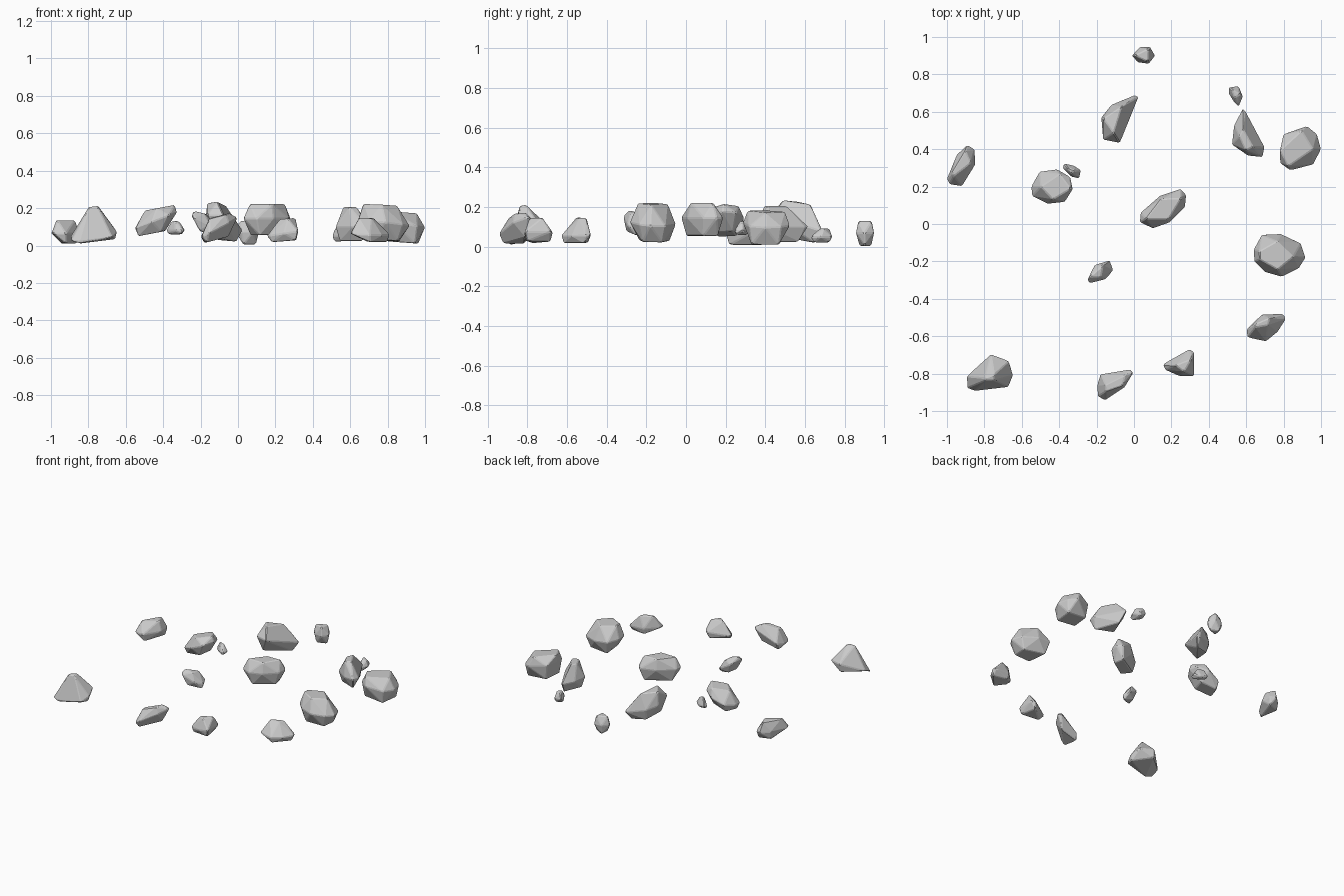
import bpy, bmesh, math
from mathutils import Vector


def rock(name, outline, z, crown=(0.65, 0, 0), base=(0.65, 0, 0), tilt=(0, 0)):
    """Faceted stone: hull of a tilted girdle outline, a smaller crown and a smaller base."""
    lo, mid, hi = z
    tilt = Vector(tilt)
    pts = [Vector(p) for p in outline]
    c = sum(pts, Vector((0, 0))) / len(pts)
    verts = [(p.x, p.y, min(hi, max(lo, mid + tilt.dot(p - c)))) for p in pts]

    # crown and base use alternating outline corners to give irregular facets
    for ring, (s, dx, dy), level, pick in ((pts[0::2], crown, hi, max), (pts[1::2], base, lo, min)):
        offs = [(p - c) * s for p in ring]
        lean = [0.5 * tilt.dot(o) for o in offs]
        edge = pick(lean)
        verts += [(c.x + o.x + dx, c.y + o.y + dy, level + l - edge) for o, l in zip(offs, lean)]

    bm = bmesh.new()
    for v in verts:
        bm.verts.new(v)
    res = bmesh.ops.convex_hull(bm, input=bm.verts)
    junk = [g for g in res["geom_interior"] + res["geom_unused"] if isinstance(g, bmesh.types.BMVert)]
    bmesh.ops.delete(bm, geom=list(set(junk)), context='VERTS')
    bmesh.ops.dissolve_limit(bm, angle_limit=math.radians(10), verts=bm.verts, edges=bm.edges)
    bmesh.ops.recalc_face_normals(bm, faces=bm.faces)
    me = bpy.data.meshes.new(name)
    bm.to_mesh(me)
    bm.free()
    ob = bpy.data.objects.new(name, me)
    bpy.context.collection.objects.link(ob)
    # worn edges
    bev = ob.modifiers.new("worn_edges", 'BEVEL')
    bev.width = 0.005
    bev.segments = 1
    bev.limit_method = 'ANGLE'
    bev.angle_limit = math.radians(20)


# back row
rock("back_pebble", [(-.012, .9), (.03, .945), (.085, .948), (.113, .9), (.08, .857), (.02, .865)],
     (.005, .07, .13), (.75, 0, 0), (.75, 0, 0))
rock("back_boulder", [(-.175, .57), (-.165, .45), (-.075, .432), (.025, .68), (.005, .69), (-.12, .638)],
     (.02, .12, .235), (.55, -.03, -.01), (.7, 0, 0), (-.1, -.28))
rock("right_back_pebble", [(.505, .73), (.56, .738), (.583, .68), (.56, .625), (.535, .65), (.505, .7)],
     (.022, .05, .093), (.6, 0, .01), (.7, 0, 0))
rock("right_back_wedge", [(.58, .617), (.597, .6), (.698, .41), (.688, .357), (.61, .365), (.523, .425), (.535, .53)],
     (.025, .1, .205), (.45, -.01, -.03), (.75, 0, 0))
rock("right_boulder", [(.78, .39), (.8, .48), (.925, .524), (.978, .48), (1, .4), (.958, .318), (.835, .287), (.782, .325)],
     (.01, .115, .185), (.8, -.02, 0), (.85, 0, 0), (-.15, 0))

# left side
rock("left_long_stone", [(-1, .24), (-.948, .37), (-.89, .423), (-.853, .4), (-.847, .32), (-.92, .202), (-.988, .212)],
     (.01, .065, .135), (.65, 0, .01), (.85, 0, 0))
rock("left_round_stone", [(-.55, .2), (-.505, .28), (-.41, .293), (-.34, .252), (-.327, .185), (-.37, .117), (-.46, .107), (-.545, .15)],
     (.05, .135, .217), (.72, .02, 0), (.7, -.02, 0), (.38, 0))
rock("left_chip", [(-.375, .325), (-.32, .312), (-.282, .287), (-.293, .242), (-.335, .252), (-.383, .3)],
     (.06, .08, .13), (.45, -.005, 0), (.8, 0, 0))

# centre
rock("centre_boulder", [(.03, .01), (.035, .06), (.14, .152), (.25, .188), (.28, .155), (.273, .09), (.19, .008), (.1, -.024)],
     (.055, .145, .222), (.75, 0, 0), (.75, 0, 0))
rock("centre_shard", [(-.25, -.3), (-.21, -.218), (-.13, -.193), (-.112, -.245), (-.15, -.295), (-.237, -.317)],
     (.055, .125, .185), (.6, -.015, 0), (.7, .015, 0), (-.5, 0))
rock("right_large_boulder", [(.64, -.135), (.683, -.057), (.785, -.052), (.892, -.103), (.918, -.18), (.882, -.237), (.79, -.283), (.7, -.257), (.642, -.2)],
     (.022, .12, .222), (.65, -.015, 0), (.75, 0, 0), (-.1, -.05))

# front row
rock("right_front_stone", [(.6, -.565), (.685, -.483), (.8, -.48), (.812, -.508), (.77, -.577), (.705, -.628), (.605, -.607)],
     (.018, .06, .147), (.4, -.02, .02), (.85, 0, 0), (-.05, .05))
rock("left_front_peak", [(-.895, -.815), (-.765, -.697), (-.668, -.733), (-.647, -.81), (-.672, -.872), (-.85, -.893), (-.893, -.877)],
     (.01, .06, .212), (.22, 0, -.01), (.92, 0, 0), (.08, .42))
rock("front_wedge", [(-.197, -.865), (-.178, -.803), (-.02, -.777), (-.002, -.795), (-.048, -.872), (-.155, -.943), (-.195, -.922)],
     (.015, .09, .173), (.6, .01, 0), (.75, -.02, 0), (.5, .05))
rock("front_right_stone", [(.153, -.75), (.295, -.67), (.322, -.683), (.322, -.813), (.245, -.815), (.167, -.78)],
     (.018, .065, .147), (.5, .02, -.005), (.85, 0, 0), (.15, 0))
